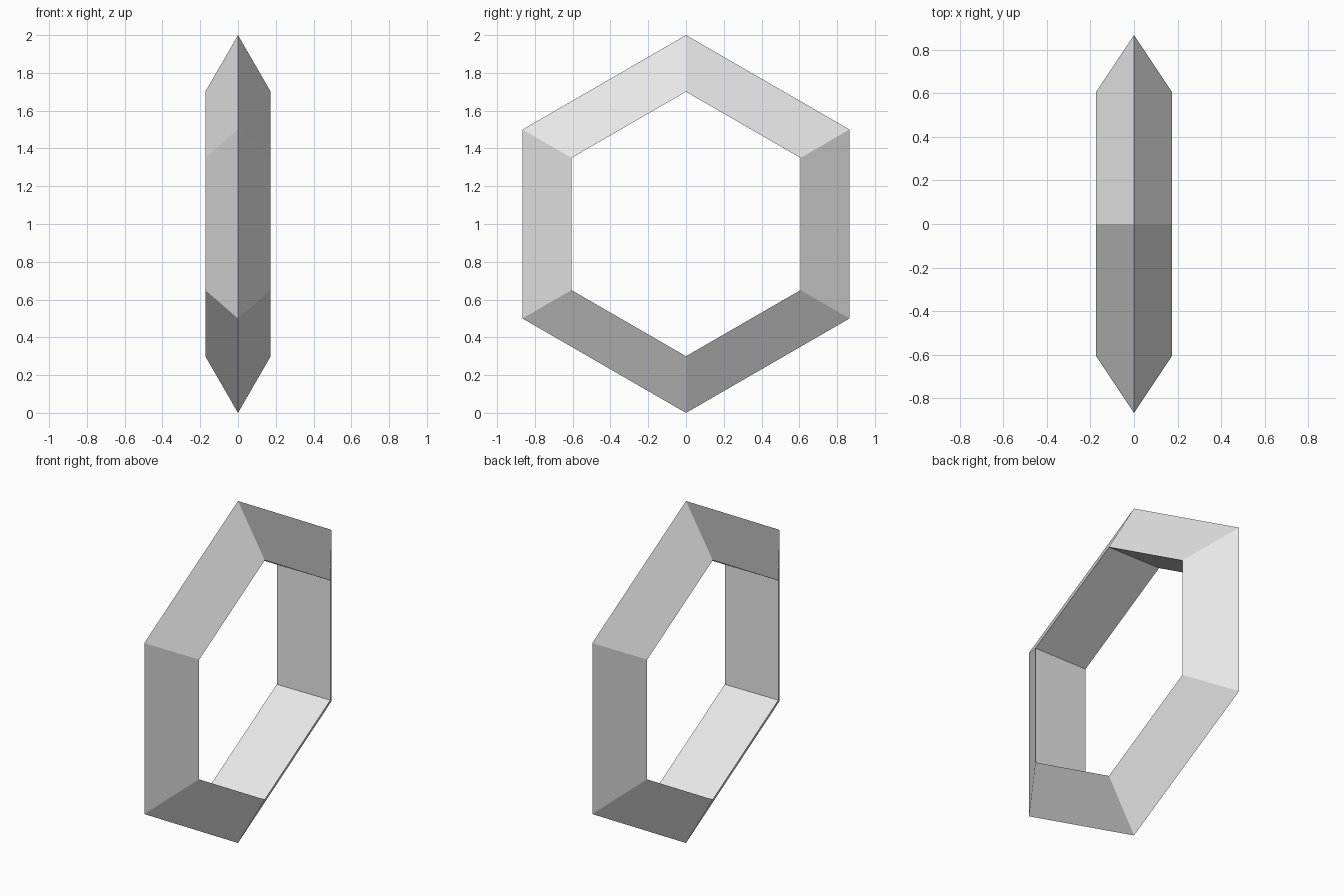
import bpy
from math import pi

cube = bpy.data.objects.get("Cube")
if cube:
    bpy.data.objects.remove(cube, do_unlink=True)

# Plain light grey
grey = bpy.data.materials.new("light_grey")
grey.use_nodes = True
colour = (0.8, 0.8, 0.8, 1)
grey.diffuse_color = colour
grey.node_tree.nodes["Principled BSDF"].inputs["Base Color"].default_value = colour

# Six-sided ring with a triangular section, standing on a corner
bpy.ops.mesh.primitive_torus_add(
    major_segments=6, minor_segments=3, major_radius=0.8, minor_radius=0.2,
    location=(0, 0, 1), rotation=(0, pi / 2, 0))
ring = bpy.context.object
ring.name = "hexagonal_ring"
ring.data.materials.append(grey)
bpy.ops.object.transform_apply(location=False, rotation=True, scale=False)
bpy.ops.object.shade_flat()
